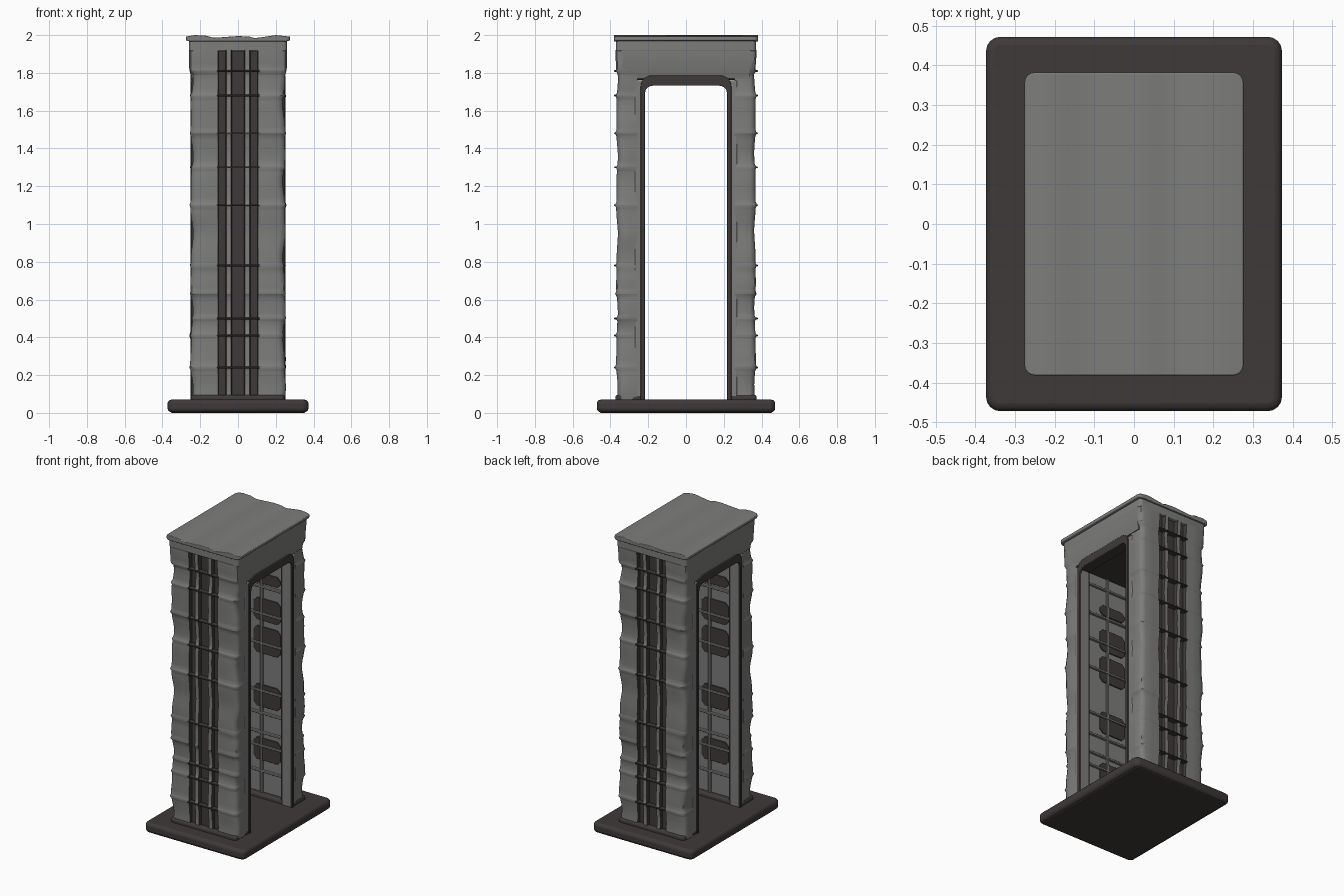
import bpy, bmesh, math
from mathutils import Vector

cube = bpy.data.objects.get("Cube")
if cube:
    bpy.data.objects.remove(cube, do_unlink=True)


def material(name, colour):
    m = bpy.data.materials.new(name)
    m.use_nodes = True
    m.diffuse_color = (*colour, 1)
    m.node_tree.nodes["Principled BSDF"].inputs["Base Color"].default_value = (*colour, 1)
    return m


STONE = material("grey stone", (0.205, 0.205, 0.2))
DARK = material("dark stone", (0.05, 0.042, 0.041))
RIBS = [0.24, 0.41, 0.5, 0.63, 0.78, 1.1, 1.3, 1.48, 1.68, 1.81]
WALL = 0.258  # distance of the recessed inner walls from the centre


def finish(bm, name, mats, bevel=0.0, angle=40):
    bmesh.ops.recalc_face_normals(bm, faces=bm.faces)
    mesh = bpy.data.meshes.new(name)
    bm.to_mesh(mesh)
    bm.free()
    ob = bpy.data.objects.new(name, mesh)
    bpy.context.collection.objects.link(ob)
    for m in mats:
        mesh.materials.append(m)
    if bevel:
        mod = ob.modifiers.new("soft edges", "BEVEL")
        mod.width, mod.segments = bevel, 3
    bpy.ops.object.select_all(action="DESELECT")
    ob.select_set(True)
    bpy.context.view_layer.objects.active = ob
    bpy.ops.object.shade_smooth_by_angle(angle=math.radians(angle))


def round_upright(bm, radius):
    up = [e for e in bm.edges if (e.verts[0].co - e.verts[1].co).xy.length < 0.0001]
    bmesh.ops.bevel(bm, geom=up, offset=radius, segments=4, profile=0.5, affect="EDGES")


def box(name, lo, hi, mat, bevel=0.005, corner=0.0):
    bm = bmesh.new()
    bmesh.ops.create_cube(bm, size=1)
    lo, hi = Vector(lo), Vector(hi)
    for v in bm.verts:
        v.co = (lo + hi) / 2 + v.co * (hi - lo)
    if corner:
        round_upright(bm, corner)
    finish(bm, name, [mat], bevel)


def wall_box(name, s, x, d, z, mat, bevel=0.004, corner=0.0):
    """Box on the front (s = -1) or back (s = 1) wall; d is distance from the centre."""
    y0, y1 = sorted((s * d[0], s * d[1]))
    box(name, (x[0], y0, z[0]), (x[1], y1, z[1]), mat, bevel, corner)


def prism(name, points, push, mat, bevel=0.0, corner=0.0):
    bm = bmesh.new()
    face = bm.faces.new([bm.verts.new(p) for p in points])
    made = bmesh.ops.extrude_face_region(bm, geom=[face])["geom"]
    bmesh.ops.translate(bm, vec=push, verts=[g for g in made if isinstance(g, bmesh.types.BMVert)])
    if corner:
        round_upright(bm, corner)
    finish(bm, name, [mat], bevel)


def arch(half, top, radius, bottom=0.055):
    """Outline of a doorway with rounded upper corners, as (y, z) pairs."""
    pts = [(-half, bottom)]
    for side, start in ((-1, 180), (1, 90)):
        for i in range(6):
            a = math.radians(start - i * 18)
            pts.append((side * (half - radius) + radius * math.cos(a),
                        top - radius + radius * math.sin(a)))
    return pts + [(half, bottom)]


def wave(z, phase):
    return 0.006 * math.sin(z * 15 + phase) + 0.003 * math.sin(z * 31 + 2 * phase)


def ridge(z):
    return max(max(0, 1 - abs(z - r) / 0.016) for r in RIBS)


# Pillars: a fluted cross-section lofted upwards with uneven sides
HALF = [(0.225, WALL), (0.244, WALL), (0.246, 0.30), (0.246, 0.34), (0.238, 0.358),
        (0.215, 0.366), (0.16, 0.366), (0.106, 0.366), (0.102, 0.343), (0.066, 0.343),
        (0.062, 0.366), (0.036, 0.366), (0.032, 0.343)]
SECTION = HALF + [(-x, d) for x, d in reversed(HALF)]


def pillar(name, sign):
    levels = {round(0.05 + i * 0.034, 3) for i in range(56)}
    levels |= {round(r + o, 3) for r in RIBS for o in (-0.016, 0, 0.016)}
    bm = bmesh.new()
    rings = []
    for z in sorted(levels):
        crown = min(1, max(0, (z - 1.79) / 0.035))
        ring = []
        for x, d in SECTION:
            side = math.copysign(1, x)
            if abs(x) > 0.2:
                soft = (0.4 if d < 0.27 else 1) * (1 - crown)
                x += side * (soft * (wave(z, side + sign * 2) + 0.005 * ridge(z)) + 0.012 * crown)
            if d > 0.355:
                d += 0.6 * wave(z, sign * 3) + 0.007 * ridge(z) + 0.005 * crown
            ring.append(bm.verts.new((x, sign * d, z)))
        rings.append(ring)
    n = len(SECTION)
    for a, b in zip(rings, rings[1:]):
        for i in range(n):
            j = (i + 1) % n
            f = bm.faces.new((a[i], a[j], b[j], b[i]))
            d = (SECTION[i][1] + SECTION[j][1]) / 2
            mid = (SECTION[i][0] + SECTION[j][0]) / 2
            f.material_index = int(abs(mid) < 0.105 and 0.3 < d < 0.36)
    bm.faces.new(rings[0])
    bm.faces.new(rings[-1])
    finish(bm, name, [STONE, DARK], angle=50)


# Base slab
box("base_slab", (-0.373, -0.472, 0.004), (0.373, 0.472, 0.07), DARK, 0.02, 0.035)
box("base_underside", (-0.355, -0.455, 0), (0.355, 0.455, 0.02), DARK, 0.005, 0.03)

# Worn dark panels on the inner walls: bottom and top of each
PANELS = [(0.31, 0.46), (0.67, 0.82), (1.03, 1.21), (1.25, 1.4), (1.5, 1.57)]

for label, s in (("front", -1), ("back", 1)):
    pillar(label + "_pillar", s)
    wall_box(label + "_pillar_foot", s, (-0.247, 0.247), (0.222, 0.374), (0.05, 0.096),
             DARK, 0.014, 0.02)

    # Thin bands crossing the flutes
    for i, z in enumerate(RIBS):
        if z != 0.63:
            wall_box(f"{label}_band_{i}", s, (-0.11, 0.115), (0.345, 0.38),
                     (z - 0.0045, z + 0.0045), DARK, 0.003)

    # Inner wall: panels with clipped corners, ledges and an upright rib
    for i, (z0, z1) in enumerate(PANELS):
        x, w, c = s * 0.04, 0.1, 0.025
        shape = [(x - w, z0 + c), (x - w + c, z0), (x + w - c, z0), (x + w, z0 + c),
                 (x + w, z1 - c), (x + w - c, z1), (x - w + c, z1), (x - w, z1 - c)]
        prism(f"{label}_inner_panel_{i}", [(px, s * (WALL - 0.007), pz) for px, pz in shape],
              (0, s * 0.009, 0), DARK, 0.002)
    for i, z in enumerate(RIBS[:-1]):
        wall_box(f"{label}_inner_ledge_{i}", s, (-0.16, 0.16), (WALL - 0.016, WALL + 0.01),
                 (z - 0.007, z + 0.007), STONE)
    wall_box(label + "_inner_rib", s, (-0.008, 0.008), (WALL - 0.013, WALL + 0.01),
             (0.07, 1.76), STONE)

    # Jambs: a pale strip edged by a dark line at each doorway
    for side, k in (("right", -1), ("left", 1)):
        wall_box(f"{label}_{side}_jamb", s, sorted((k * 0.175, k * 0.245)), (0.219, 0.27),
                 (0.06, 1.76), STONE, 0.006)
        wall_box(f"{label}_{side}_jamb_line", s, sorted((k * 0.162, k * 0.176)), (0.226, 0.27),
                 (0.06, 1.76), DARK, 0.003)

# Lintel flush with the flared pillar heads, ceiling and crown
side = [(0.244, 1.77), (0.247, 1.79), (0.2585, 1.825), (0.2585, 1.93)]
prism("lintel", [(x, -0.335, z) for x, z in side + [(-x, z) for x, z in side[::-1]]],
      (0, 0.67, 0), STONE)
box("ceiling", (-0.22, -0.265, 1.762), (0.22, 0.265, 1.78), DARK, 0.004)
box("crown_block", (-0.259, -0.371, 1.915), (0.259, 0.371, 1.975), STONE, 0.006, 0.02)

# Dark rim around both door openings: narrow at the sides, deep at the top
outline = arch(0.24, 1.787, 0.06) + arch(0.217, 1.732, 0.04)[::-1]
for label, x in (("right", -0.252), ("left", 0.238)):
    prism(label + "_door_rim", [(x, y, z) for y, z in outline], (0.014, 0, 0), DARK, 0.004)
for label, x in (("right", -0.245), ("left", 0.175)):
    box(label + "_rim_soffit", (x, -0.23, 1.732), (x + 0.07, 0.23, 1.775), DARK, 0.004)

# Sagging roof slab with two shallow valleys
roof = [(-0.276, 1.992), (-0.23, 2.0), (-0.17, 1.997), (-0.13, 1.986), (-0.08, 1.989),
        (0, 1.995), (0.06, 1.992), (0.09, 1.984), (0.14, 1.991), (0.2, 2.0), (0.276, 1.992)]
under = [(0.276, 1.972), (0.25, 1.966), (-0.25, 1.966), (-0.276, 1.972)]
prism("roof_slab", [(x, -0.382, z) for x, z in roof + under], (0, 0.764, 0), STONE, 0.004, 0.025)
